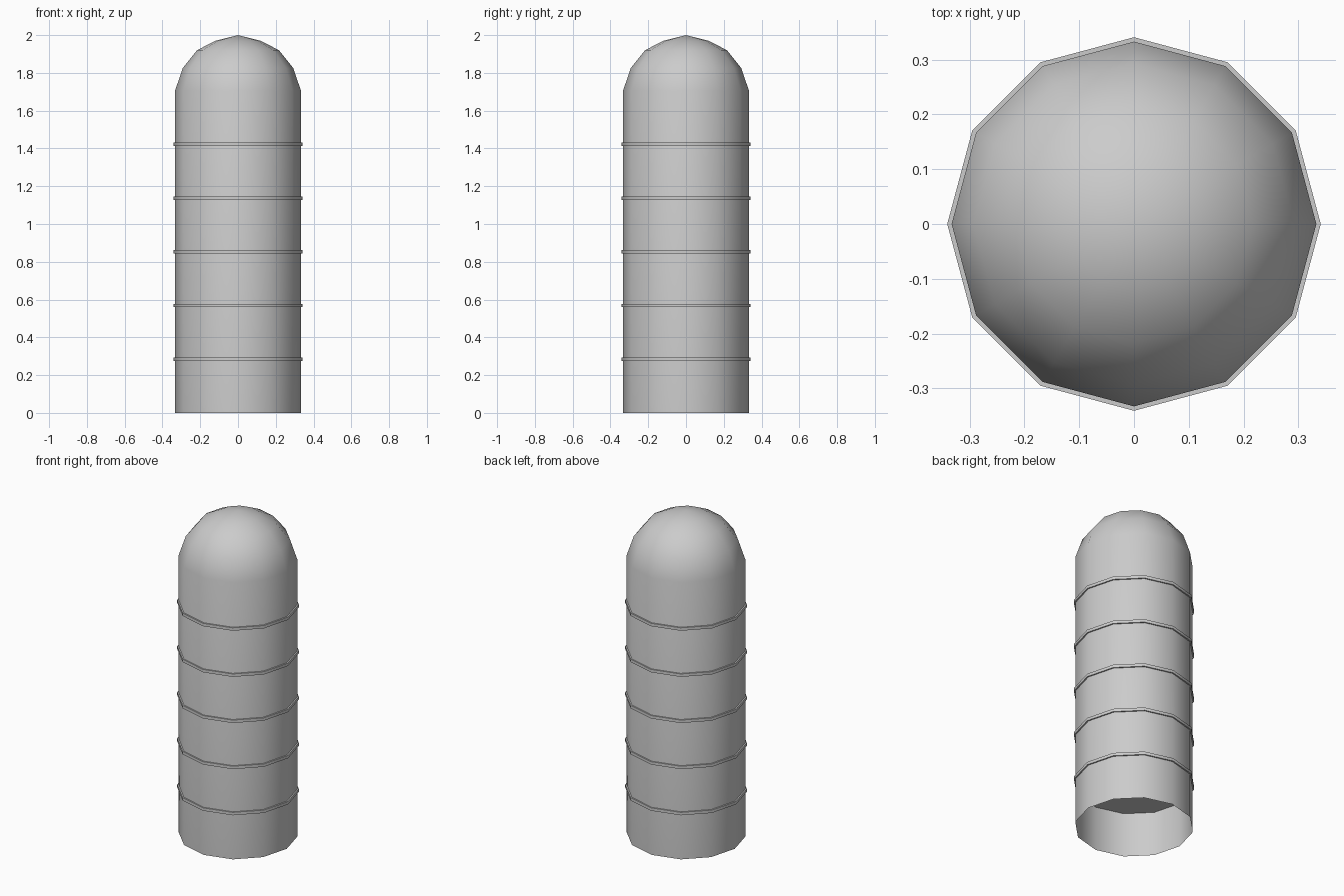
import bpy, bmesh, math

cube = bpy.data.objects.get("Cube")
if cube:
    bpy.data.objects.remove(cube, do_unlink=True)

SIDES = 12
RADIUS = 0.333
WALL_TOP = 1.706
BANDS = 5

metal = bpy.data.materials.new("light grey metal")
metal.use_nodes = True
grey = (0.6, 0.6, 0.6, 1)
metal.diffuse_color = grey
metal.node_tree.nodes["Principled BSDF"].inputs["Base Color"].default_value = grey


def lathe(name, profile, smooth_angle):
    """Turn a (radius, height) profile around z; zero radius makes a pole."""
    bm = bmesh.new()
    rings = []
    for r, z in profile:
        count = SIDES if r > 0 else 1
        rings.append([bm.verts.new((r * math.cos(math.tau * i / SIDES),
                                    r * math.sin(math.tau * i / SIDES), z))
                      for i in range(count)])
    for low, high in zip(rings, rings[1:]):
        for i in range(SIDES):
            j = (i + 1) % SIDES
            if len(low) == 1:
                bm.faces.new((low[0], high[j], high[i]))
            elif len(high) == 1:
                bm.faces.new((low[i], low[j], high[0]))
            else:
                bm.faces.new((low[i], low[j], high[j], high[i]))
    mesh = bpy.data.meshes.new(name)
    bm.to_mesh(mesh)
    bm.free()
    mesh.materials.append(metal)
    obj = bpy.data.objects.new(name, mesh)
    bpy.context.collection.objects.link(obj)
    bpy.ops.object.select_all(action='DESELECT')
    obj.select_set(True)
    bpy.context.view_layer.objects.active = obj
    bpy.ops.object.shade_smooth_by_angle(angle=math.radians(smooth_angle))
    return obj


# Open-bottomed wall running into the domed roof
lathe("silo_shell", [(RADIUS, 0), (RADIUS, WALL_TOP), (0.293, 1.825),
                     (0.217, 1.92), (0.12, 1.97), (0, 2)], 60)

# Thin solid discs whose rims stand out from the wall as bands
for n in range(1, BANDS + 1):
    z = n * WALL_TOP / (BANDS + 1)
    lathe(f"band_{n}", [(0, z - 0.009), (0.341, z - 0.009),
                        (0.341, z + 0.009), (0, z + 0.009)], 40)
